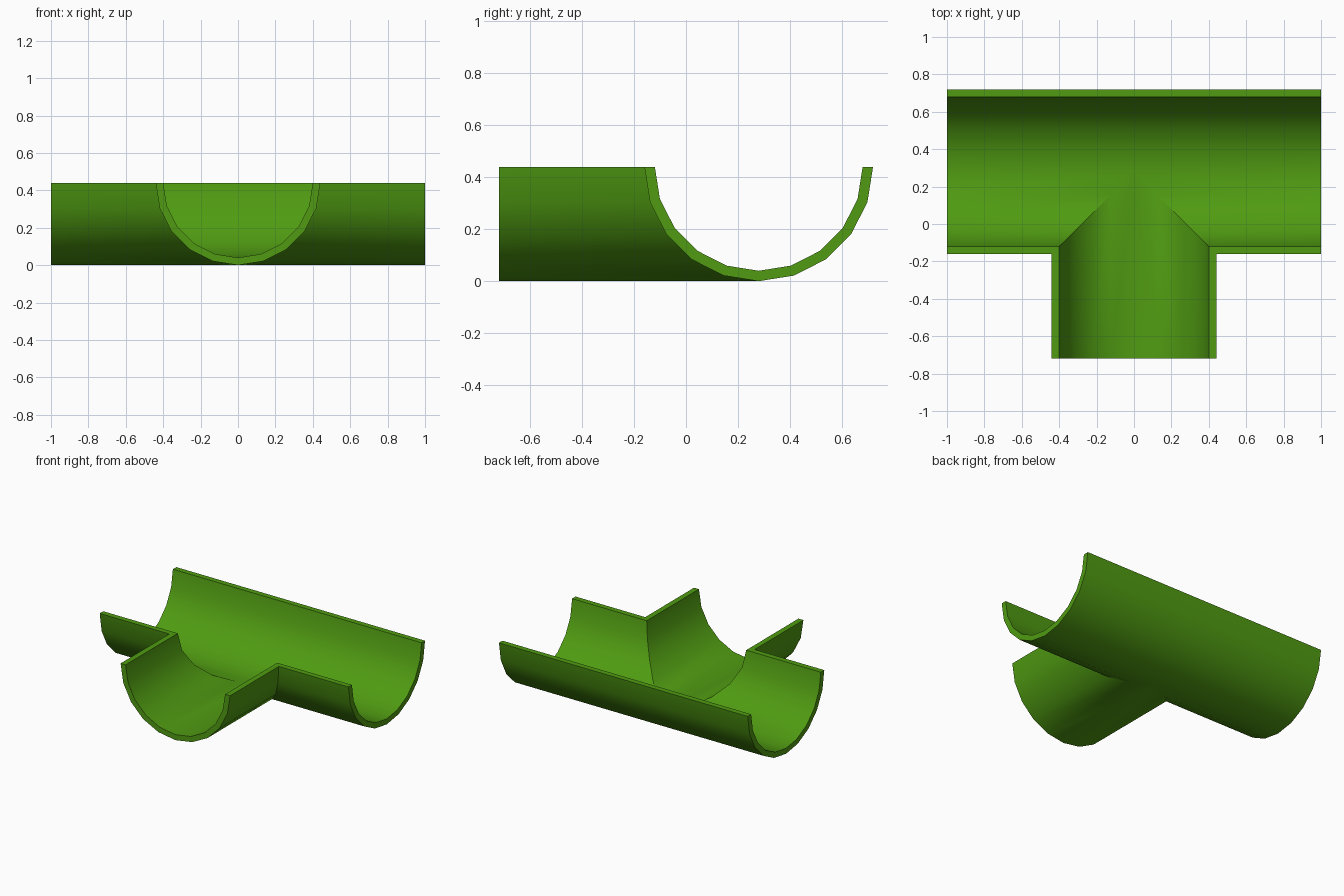
import bpy, bmesh, math

if "Cube" in bpy.data.objects:
    bpy.data.objects.remove(bpy.data.objects["Cube"])

OUTER, INNER = 0.44, 0.40     # shell radii
AXIS_Y, AXIS_Z = 0.28, 0.44   # main channel axis
STEPS = 5                     # facets per quarter circle

bm = bmesh.new()


def quad(*pts):
    bm.faces.new([bm.verts.new(p) for p in pts])


def quarter_shell(end, inner_end):
    """Quarter-round wall from a capped end to a joined end; d is the offset from the axis."""
    def ring(radius):
        pts = []
        for i in range(STEPS + 1):
            t = math.pi / 2 * i / STEPS
            d, z = radius * math.cos(t), AXIS_Z - radius * math.sin(t)
            pts.append(((*end(d), z), (*inner_end(d), z)))
        return pts

    out, inn = ring(OUTER), ring(INNER)
    for i in range(STEPS):
        for r in (out, inn):
            quad(r[i][0], r[i + 1][0], r[i + 1][1], r[i][1])
        quad(out[i][0], out[i + 1][0], inn[i + 1][0], inn[i][0])
    # flat top rim
    quad(out[0][0], out[0][1], inn[0][1], inn[0][0])


for s in (1, -1):
    # back wall of the main channel
    quarter_shell(lambda d: (s, AXIS_Y + d), lambda d: (0, AXIS_Y + d))
    # front wall of the main channel, mitred at the branch
    quarter_shell(lambda d: (s, AXIS_Y - d), lambda d: (s * d, AXIS_Y - d))
    # branch wall, mitred at the main channel
    quarter_shell(lambda d: (s * d, -0.72), lambda d: (s * d, AXIS_Y - d))

bmesh.ops.remove_doubles(bm, verts=bm.verts[:], dist=1e-4)
bmesh.ops.recalc_face_normals(bm, faces=bm.faces[:])

mesh = bpy.data.meshes.new("gutter_tee")
bm.to_mesh(mesh)
bm.free()
tee = bpy.data.objects.new("gutter_tee", mesh)
bpy.context.collection.objects.link(tee)

# green finish
green = bpy.data.materials.new("green")
green.diffuse_color = (0.08, 0.33, 0.006, 1)
green.use_nodes = True
green.node_tree.nodes["Principled BSDF"].inputs["Base Color"].default_value = green.diffuse_color
mesh.materials.append(green)

bpy.context.view_layer.objects.active = tee
tee.select_set(True)
bpy.ops.object.shade_smooth_by_angle(angle=math.radians(30))
